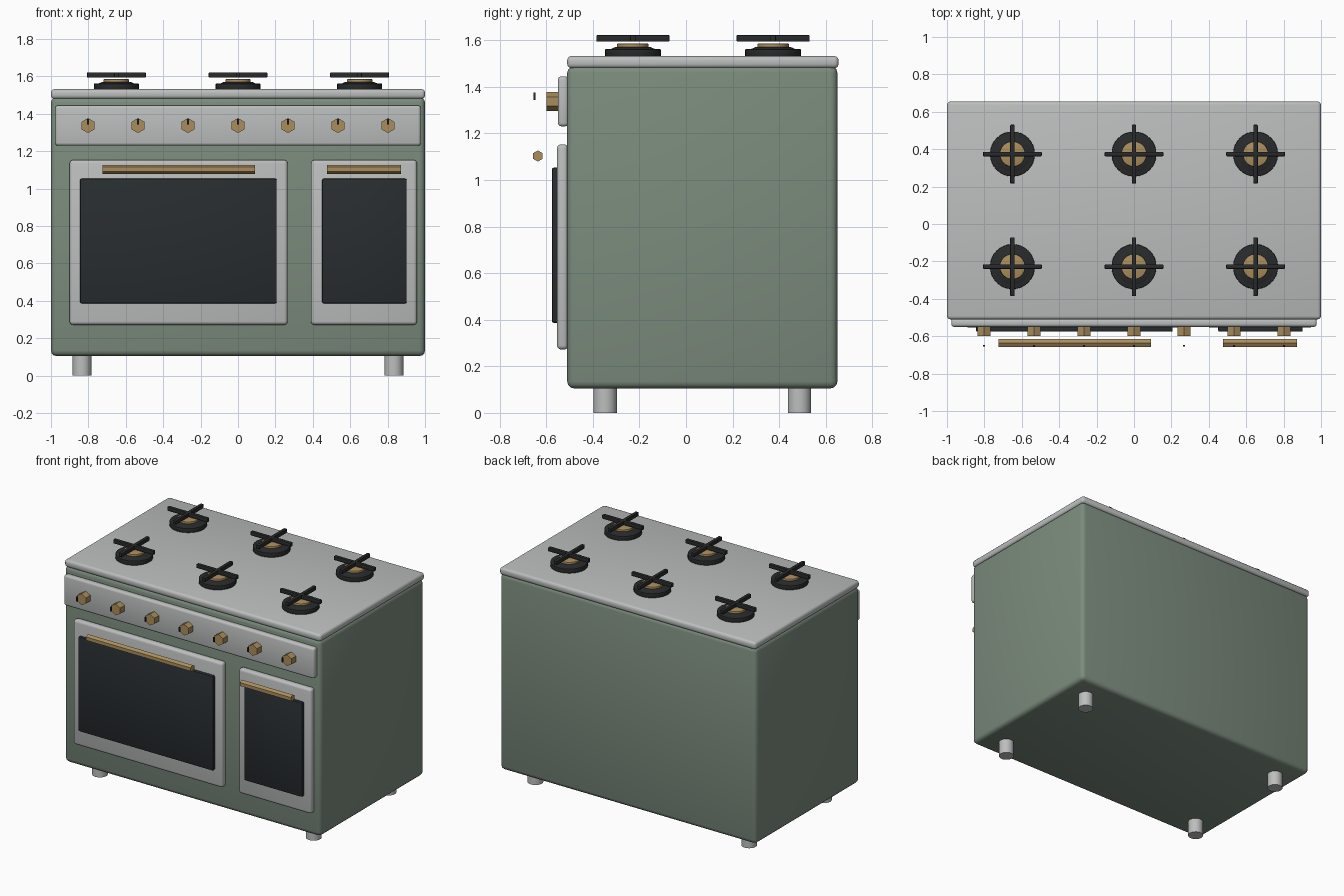
import bpy, bmesh
from math import sin, cos, pi, radians

if "Cube" in bpy.data.objects:
    bpy.data.objects.remove(bpy.data.objects["Cube"])


def material(name, rgb):
    m = bpy.data.materials.new(name)
    m.diffuse_color = (*rgb, 1)
    m.use_nodes = True
    m.node_tree.nodes["Principled BSDF"].inputs["Base Color"].default_value = m.diffuse_color
    return m


GREEN = material("sage_enamel", (0.2, 0.26, 0.205))
STEEL = material("steel", (0.5, 0.52, 0.51))
BRASS = material("brass", (0.4, 0.27, 0.11))
IRON = material("cast_iron", (0.022, 0.023, 0.024))
GLASS = material("dark_glass", (0.021, 0.026, 0.029))


def finish(name, bm, mat, bevel=0, segments=3):
    bmesh.ops.recalc_face_normals(bm, faces=bm.faces)
    mesh = bpy.data.meshes.new(name)
    bm.to_mesh(mesh)
    bm.free()
    mesh.materials.append(mat)
    ob = bpy.data.objects.new(name, mesh)
    bpy.context.collection.objects.link(ob)
    bpy.context.view_layer.objects.active = ob
    bpy.ops.object.select_all(action='DESELECT')
    ob.select_set(True)
    if bevel:
        mod = ob.modifiers.new("Bevel", 'BEVEL')
        mod.width, mod.segments = bevel, segments
        mod.limit_method, mod.angle_limit = 'ANGLE', radians(50)
        bpy.ops.object.modifier_apply(modifier=mod.name)
    bpy.ops.object.shade_smooth_by_angle(angle=radians(35))
    return ob


def box(name, x, y, z, mat, bevel=0, segments=3):
    """Box from (min, max) ranges."""
    bm = bmesh.new()
    bmesh.ops.create_cube(bm, size=1)
    for v in bm.verts:
        v.co = [(r[0] + r[1]) / 2 + c * (r[1] - r[0]) for c, r in zip(v.co, (x, y, z))]
    return finish(name, bm, mat, bevel, segments)


def prism(name, axis, start, length, radius, sides, mat, bevel=0, top_radius=None):
    """Regular prism growing from start along an axis, a corner pointing up."""
    bm = bmesh.new()
    rings = []
    for d, r in ((0, radius), (length, top_radius or radius)):
        ring = []
        for i in range(sides):
            a = 2 * pi * i / sides
            s, c = r * sin(a), r * cos(a)
            off = {'x': (d, s, c), 'y': (s, d, c), 'z': (s, c, d)}[axis]
            ring.append(bm.verts.new([p + o for p, o in zip(start, off)]))
        rings.append(ring)
        bm.faces.new(ring)
    for i in range(sides):
        j = (i + 1) % sides
        bm.faces.new((rings[0][i], rings[0][j], rings[1][j], rings[1][i]))
    return finish(name, bm, mat, bevel, 2)


# Cabinet, worktop and control panel
box("body", (-1, 1), (-0.51, 0.65), (0.105, 1.49), GREEN, 0.03)
box("cooktop", (-1, 1), (-0.51, 0.655), (1.48, 1.532), STEEL, 0.018)
box("control_panel", (-0.977, 0.977), (-0.55, -0.505), (1.23, 1.445), STEEL, 0.015)

# Legs
for x in (-0.834, 0.834):
    for y in (-0.347, 0.487):
        prism("leg", 'z', (x, y, 0), 0.13, 0.05, 32, STEEL)

# Oven doors: frame, glass and hexagonal handle bar
for side, frame, glass, bar in (
        ("main", (-0.9, 0.265), (-0.845, 0.207), (-0.725, 0.09)),
        ("small", (0.39, 0.957), (0.45, 0.902), (0.475, 0.872))):
    box(side + "_oven_door", frame, (-0.554, -0.505), (0.272, 1.153), STEEL, 0.018)
    box(side + "_oven_glass", glass, (-0.576, -0.545), (0.387, 1.053), GLASS, 0.008, 2)
    prism(side + "_oven_handle", 'x', (bar[0], -0.636, 1.103), bar[1] - bar[0],
          0.024, 6, BRASS)

# Control knobs with pointer marks
for i in range(7):
    x = (i - 3) * 0.2673
    prism("knob", 'y', (x, -0.6, 1.337), 0.055, 0.04, 6, BRASS)
    box("knob_pointer", (x - 0.005, x + 0.005), (-0.654, -0.646), (1.344, 1.376), IRON)

# Burners with crossed pan supports
for x in (-0.65, 0, 0.65):
    for y in (-0.228, 0.374):
        prism("burner_base", 'z', (x, y, 1.528), 0.034, 0.12, 32, IRON, 0.004)
        prism("burner_collar", 'z', (x, y, 1.56), 0.011, 0.1, 32, IRON, 0, 0.075)
        prism("burner_cap", 'z', (x, y, 1.565), 0.02, 0.068, 32, BRASS, 0.003)
        z = (1.594, 1.622)
        box("grate_bar_across", (x - 0.157, x + 0.157), (y - 0.012, y + 0.012), z, IRON, 0.004, 2)
        box("grate_bar_deep", (x - 0.012, x + 0.012), (y - 0.157, y + 0.157), z, IRON, 0.004, 2)
